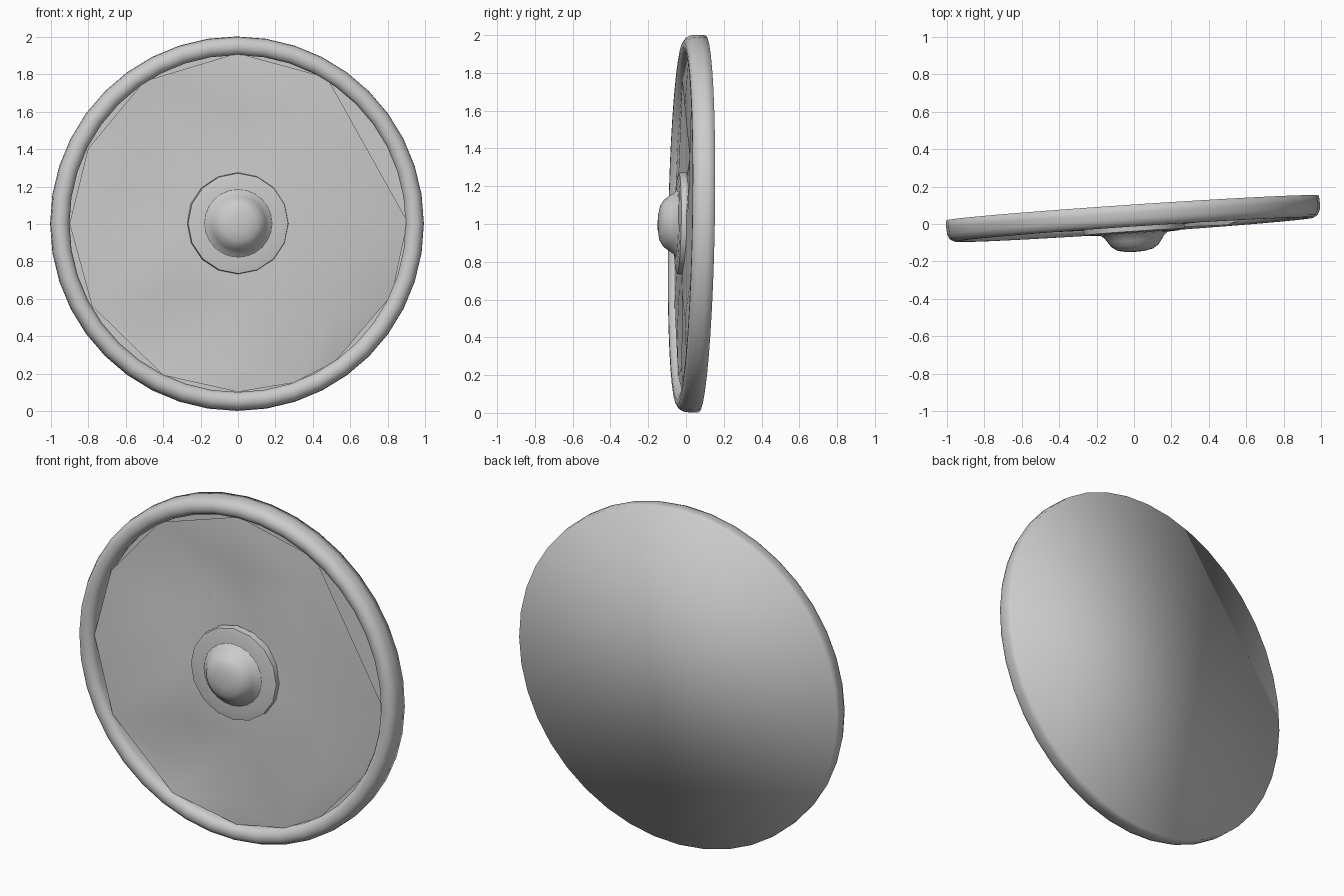
import bpy, math
from mathutils import Matrix, Vector
from mathutils.geometry import delaunay_2d_cdt

if "Cube" in bpy.data.objects:
    bpy.data.objects.remove(bpy.data.objects["Cube"])

steel = bpy.data.materials.new("grey steel")
steel.diffuse_color = (0.6, 0.6, 0.6, 1)
steel.use_nodes = True
steel.node_tree.nodes["Principled BSDF"].inputs["Base Color"].default_value = steel.diffuse_color

# The whole shield leans a little: local (x, depth, z) is turned about its centre
TILT = (Matrix.Translation((0, -0.03, 1.003)) @ Matrix.Rotation(math.atan(0.067), 4, 'Z')
        @ Matrix.Rotation(math.atan(0.018), 4, 'X').inverted())


def make(name, verts, faces, angle=None):
    mesh = bpy.data.meshes.new(name)
    mesh.from_pydata([TILT @ Vector(v) for v in verts], [], faces)
    mesh.materials.append(steel)
    mesh.update()
    ob = bpy.data.objects.new(name, mesh)
    bpy.context.collection.objects.link(ob)
    bpy.ops.object.select_all(action='DESELECT')
    ob.select_set(True)
    bpy.context.view_layer.objects.active = ob
    bpy.ops.object.mode_set(mode='EDIT')
    bpy.ops.mesh.select_all(action='SELECT')
    bpy.ops.mesh.remove_doubles(threshold=0.0005)
    bpy.ops.object.mode_set(mode='OBJECT')
    if angle is None:
        bpy.ops.object.shade_smooth()
    else:
        bpy.ops.object.shade_smooth_by_angle(angle=math.radians(angle))
    return ob


def lathe(name, profile, sides, cap=False, angle=None):
    """Turn (radius, depth) points around the shield axis, front to back."""
    verts, faces = [], []
    for r, d in profile:
        for i in range(sides):
            a = 2 * math.pi * i / sides
            verts.append((r * math.cos(a), d, r * math.sin(a)))
    for k in range(len(profile) - 1):
        for i in range(sides):
            j = (i + 1) % sides
            faces.append((k * sides + i, k * sides + j,
                          (k + 1) * sides + j, (k + 1) * sides + i))
    if cap:
        base = (len(profile) - 1) * sides
        faces.append(tuple(base + i for i in range(sides)))
    return make(name, verts, faces, angle)


# Rim and flat back, one closed-back shell
lathe("rim_and_back", [(0.905, 0.10), (0.90, 0.035), (0.912, 0.012), (0.935, 0.0),
                       (0.962, 0.0), (0.985, 0.014), (0.997, 0.04), (1.0, 0.075),
                       (0.998, 0.116)], 40, cap=True)

# Inner lining behind the battered panel
lathe("lining", [(0.01, 0.10), (0.5, 0.10), (0.91, 0.10)], 40, angle=30)

# Battered front panel: coarse outline plus dents and bumps (x, height, depth)
outline = [(0, .91, .03), (.48, .78, .03), (.91, .01, .03), (.83, -.38, .09),
           (.52, -.74, .04), (.3, -.85, .03), (0, -.9, .03), (-.4, -.81, .03),
           (-.78, -.44, .03), (-.90, 0, .03), (-.8, .4, .03), (-.5, .76, .03)]
dents = [(-.22, .36, .105), (.06, .35, .04), (-.2, -.61, .075), (.5, -.5, .0),
         (0, .62, .012), (.38, .6, .02), (.38, .08, .015), (-.5, .28, .02),
         (-.55, -.58, .03), (.1, -.38, .01), (0, -.76, .02), (-.28, 0, .012),
         (.12, 0, .01), (-.3, -.35, .02), (.6, -.2, .03)]
points = outline + dents
n = len(outline)
co, _, tris, orig, _, _ = delaunay_2d_cdt([Vector(p[:2]) for p in points], [],
                                          [list(range(n))[::-1]], 1, 1e-5)
panel = [(c.x, points[o[0]][2], c.y) for c, o in zip(co, orig)]
make("battered_panel", panel, [tuple(t) for t in tris])

# Hub plate with a rounded boss
lathe("hub_plate", [(0.165, -0.022), (0.24, -0.019), (0.268, -0.013), (0.272, 0.025)], 16, angle=50)
lathe("hub_boss", [(0.0, -0.119), (0.05, -0.117), (0.095, -0.107), (0.125, -0.088),
                   (0.145, -0.06), (0.162, -0.035), (0.19, -0.015)], 24, angle=50)
